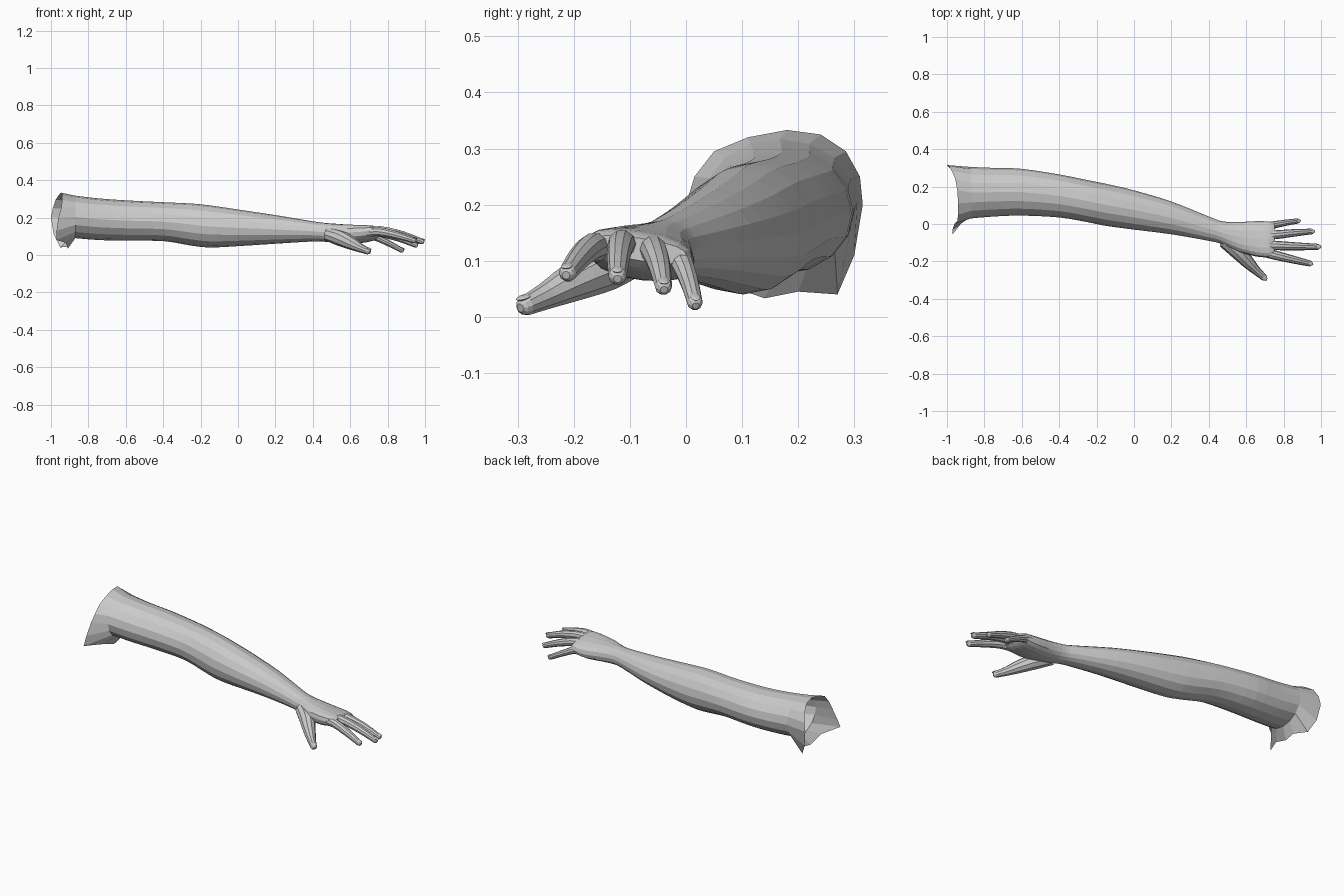
import bpy, bmesh, math
from mathutils import Vector, Matrix

if "Cube" in bpy.data.objects:
    bpy.data.objects.remove(bpy.data.objects["Cube"])

SIDES = 16


def smooth(rows, steps):
    """Catmull-Rom interpolation through rows of numbers."""
    out = []
    for i in range(len(rows) - 1):
        a, b, c, d = (rows[max(0, min(len(rows) - 1, i + k))] for k in (-1, 0, 1, 2))
        for s in range(steps):
            t = s / steps
            out.append([0.5 * (2 * q + (r - p) * t + (2 * p - 5 * q + 4 * r - w) * t * t
                               + (3 * q - p - 3 * r + w) * t ** 3)
                        for p, q, r, w in zip(a, b, c, d)])
    return out + [list(rows[-1])]


def loft(name, rings):
    """Closed skin over a list of rings, with a fan at each end."""
    bm = bmesh.new()
    vs = [[bm.verts.new(p) for p in ring] for ring in rings]
    n = len(rings[0])
    for a, b in zip(vs, vs[1:]):
        for i in range(n):
            j = (i + 1) % n
            bm.faces.new((a[i], a[j], b[j], b[i]))
    for ring in (vs[0], vs[-1]):
        centre = bm.verts.new(sum((v.co for v in ring), Vector()) / n)
        for i in range(n):
            bm.faces.new((ring[i], ring[(i + 1) % n], centre))
    bmesh.ops.recalc_face_normals(bm, faces=bm.faces)
    mesh = bpy.data.meshes.new(name)
    bm.to_mesh(mesh)
    bm.free()
    ob = bpy.data.objects.new(name, mesh)
    bpy.context.collection.objects.link(ob)
    return ob


def section(x, y0, y1, z0, z1, tilt, power):
    """Superellipse across the arm, sheared by tilt."""
    ring = []
    for i in range(SIDES):
        a = 2 * math.pi * i / SIDES
        c, s = math.cos(a), math.sin(a)
        dy = (y1 - y0) / 2 * math.copysign(abs(c) ** power, c)
        dz = (z1 - z0) / 2 * math.copysign(abs(s) ** power, s)
        ring.append(Vector((x, (y0 + y1) / 2 + dy, (z0 + z1) / 2 + dz + tilt * dy)))
    return ring


def digit(name, path):
    """Tapered finger along (x, y, z, radius) points, rounded at the tip."""
    pts = smooth(path, 3)
    rings = []
    for i, p in enumerate(pts):
        d = (Vector(pts[min(i + 1, len(pts) - 1)][:3]) - Vector(pts[max(i - 1, 0)][:3])).normalized()
        side = d.cross(Vector((0, 0, 1))).normalized()
        up = side.cross(d)
        spots = [(0, 1)] if i < len(pts) - 1 else [(0, 1), (0.5, 0.8), (0.8, 0.45)]
        for ahead, scale in spots:
            r = p[3] * scale
            rings.append([Vector(p[:3]) + d * p[3] * ahead
                          + r * (math.cos(k * math.pi / 5) * side + math.sin(k * math.pi / 5) * up)
                          for k in range(10)])
    nail = Matrix((d, side, up)).transposed().to_4x4()
    nail.translation = Vector(pts[-1][:3]) + up * p[3] * 0.85
    return loft(name, rings), nail


# Ragged shoulder opening with its front and rear armpit flaps
opening = [Vector(p) for p in (
    (-1, .315, .2), (-.99, .31, .25), (-.975, .285, .295), (-.955, .24, .325),
    (-.945, .18, .333), (-.94, .11, .32), (-.94, .05, .295), (-.945, .015, .25),
    (-.96, 0, .2), (-.97, -.03, .13), (-.97, -.055, .08), (-.92, .05, .065),
    (-.91, .14, .033), (-.91, .2, .045), (-.95, .27, .04), (-.985, .3, .11))]

# Arm and palm: x, y range, z range, tilt, squareness
profile = [
    (-.87, .03, .305, .09, .317, 0, 1), (-.75, .04, .30, .08, .303, 0, 1),
    (-.6, .045, .295, .076, .292, 0, 1), (-.4, .035, .265, .074, .282, 0, 1),
    (-.25, .01, .235, .05, .275, 0, 1), (-.15, -.01, .215, .04, .265, 0, 1),
    (0, -.03, .18, .047, .243, 0, 1), (.2, -.055, .12, .06, .213, 0, 1),
    (.4, -.09, .04, .072, .18, 0, 1), (.47, -.107, .015, .07, .171, 0, .95),
    (.55, -.145, .01, .066, .165, -.05, .85), (.65, -.173, .015, .066, .158, -.12, .8),
    (.72, -.178, .013, .08, .152, -.15, .8), (.75, -.165, .002, .1, .14, -.15, .8)]
arm = loft("arm", [opening] + [section(*row) for row in smooth(profile, 3)])

# Fingers and thumb
digits = {
    "index_finger": [(.66, -.14, .115, .026), (.75, -.165, .125, .025), (.85, -.19, .105, .021), (.94, -.211, .078, .016)],
    "middle_finger": [(.66, -.11, .12, .026), (.76, -.115, .13, .025), (.88, -.12, .107, .021), (.983, -.122, .072, .016)],
    "ring_finger": [(.66, -.06, .115, .025), (.75, -.058, .12, .024), (.86, -.047, .09, .02), (.95, -.04, .053, .015)],
    "little_finger": [(.64, -.02, .1, .024), (.72, -.01, .1, .021), (.8, .005, .065, .017), (.875, .016, .025, .014)],
    "thumb": [(.48, -.09, .11, .036), (.55, -.143, .088, .042), (.61, -.205, .06, .034),
              (.655, -.25, .037, .024), (.695, -.286, .02, .018)]}
nails = []
for name, path in digits.items():
    ob, nail = digit(name, path)
    nails.append((nail, path[-1][3]))
    mod = arm.modifiers.new(name, 'BOOLEAN')
    mod.operation, mod.solver, mod.object = 'UNION', 'EXACT', ob
    bpy.context.view_layer.objects.active = arm
    bpy.ops.object.modifier_apply(modifier=mod.name)
    bpy.data.objects.remove(ob)

# Open the shoulder end again by removing the cap's centre
bm = bmesh.new()
bm.from_mesh(arm.data)
centre = sum(opening, Vector()) / SIDES
cap = min(bm.verts, key=lambda v: (v.co - centre).length)
bmesh.ops.delete(bm, geom=[cap], context='VERTS')
bm.to_mesh(arm.data)
bm.free()

# Fingernails
bm = bmesh.new()
for m, r in nails:
    size = Matrix.Diagonal((r * 1.0, r * .7, r * .25, 1))
    bmesh.ops.create_uvsphere(bm, u_segments=8, v_segments=4, radius=1, matrix=m @ size)
mesh = bpy.data.meshes.new("fingernails")
bm.to_mesh(mesh)
bm.free()
bpy.context.collection.objects.link(bpy.data.objects.new("fingernails", mesh))
